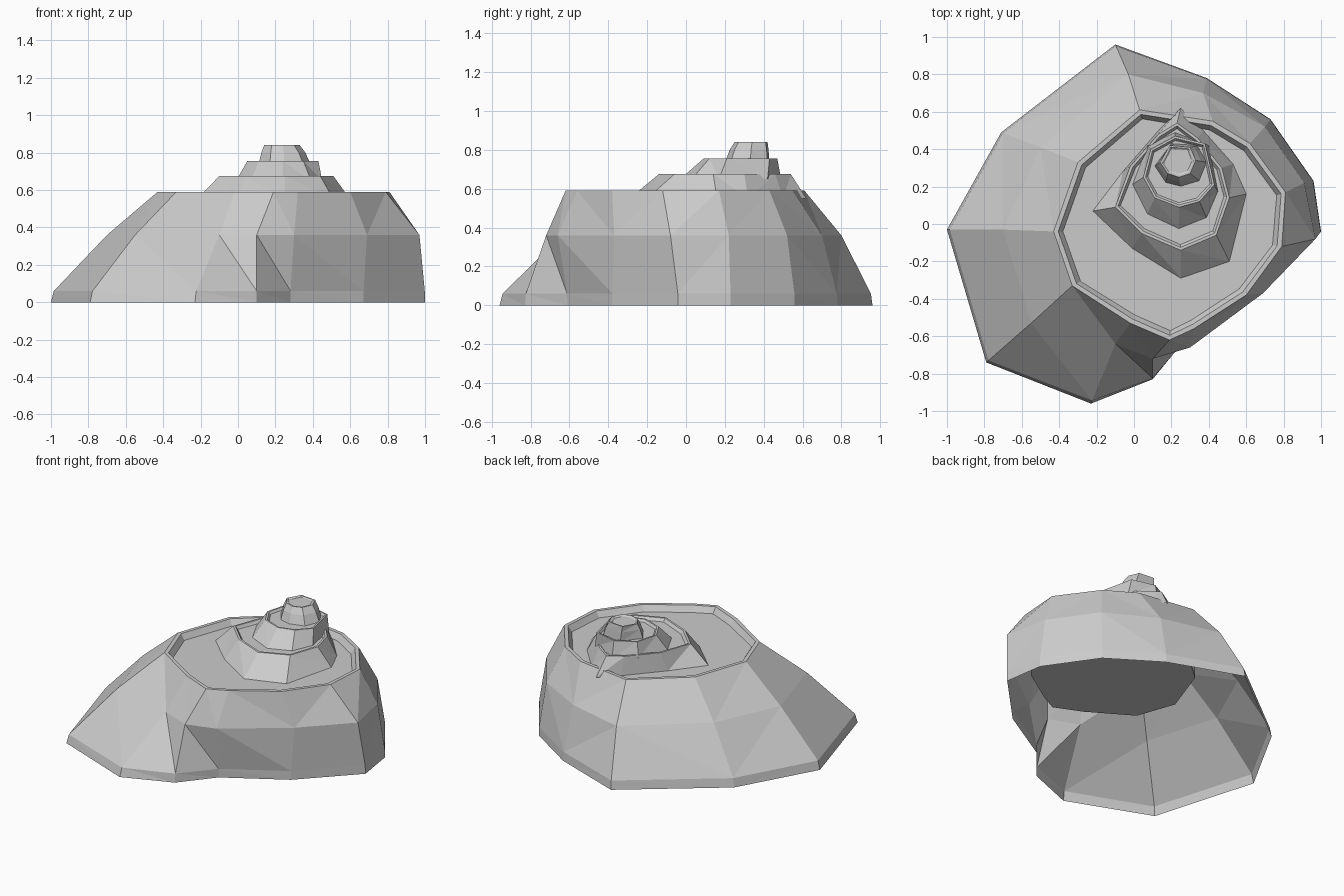
import bpy
import bmesh
from mathutils import Vector

default_cube = bpy.data.objects.get("Cube")
if default_cube:
    bpy.data.objects.remove(default_cube, do_unlink=True)

# Single chalky grey for the whole shell
shell_grey = bpy.data.materials.new("shell grey")
shell_grey.use_nodes = True
colour = (0.6, 0.6, 0.6, 1)
shell_grey.diffuse_color = colour
shell_grey.node_tree.nodes["Principled BSDF"].inputs["Base Color"].default_value = colour


def at_height(outline, z):
    """Lift a flat outline to a height."""
    return [Vector((x, y, z)) for x, y in outline]


def blend(lower, upper, amount):
    """Outline part of the way between two others."""
    return [Vector(a).lerp(Vector(b), amount).to_2d() for a, b in zip(lower, upper)]


def shrink(outline, width):
    """Outline moved toward its centre by a fixed width."""
    points = [Vector(p) for p in outline]
    centre = sum(points, Vector((0, 0))) / len(points)
    return [p - (p - centre).normalized() * width for p in points]


def build_rings(name, rings):
    """Join stacked rings with faceted bands and close the last one."""
    bm = bmesh.new()
    loops = [[bm.verts.new(p) for p in ring] for ring in rings]
    count = len(loops[0])
    for low, high in zip(loops, loops[1:]):
        for i in range(count):
            j = (i + 1) % count
            # Front facets fold one way, the rest alternate
            if i < 5 or i in (8, 10):
                bm.faces.new((low[i], low[j], high[i]))
                bm.faces.new((low[j], high[j], high[i]))
            else:
                bm.faces.new((low[i], low[j], high[j]))
                bm.faces.new((low[i], high[j], high[i]))
    bm.faces.new(loops[-1])
    mesh = bpy.data.meshes.new(name)
    bm.to_mesh(mesh)
    bm.free()
    mesh.materials.append(shell_grey)
    part = bpy.data.objects.new(name, mesh)
    bpy.context.collection.objects.link(part)


def build_whorl(name, rings, groove_width, groove_depth):
    """Stack rings and finish with a flat lip around a sunken floor."""
    top_z = rings[-1][0].z
    rim = [p.to_2d() for p in rings[-1]]
    lip = at_height(shrink(rim, groove_width), top_z)
    floor = at_height(shrink(rim, groove_width * 2), top_z - groove_depth)
    build_rings(name, rings + [lip, floor])


# Body whorl: hollow skirt, counter-clockwise from the right side
foot = [(-1, -.03), (-.79, -.74), (-.23, -.96), (.1, -.83), (.28, -.61), (.67, -.38),
        (1, -.04), (.96, .23), (.73, .56), (.39, .78), (-.1, .96), (-.71, .49)]
waist = [(-.7, -.03), (-.55, -.53), (-.1, -.64), (.1, -.72), (.3, -.66), (.69, -.37),
         (.97, -.08), (.91, .22), (.7, .52), (.37, .7), (-.03, .8), (-.5, .41)]
shoulder = [(-.43, -.04), (-.33, -.33), (-.02, -.53), (.19, -.62), (.32, -.56), (.6, -.38),
            (.79, -.12), (.81, .17), (.62, .43), (.42, .55), (.03, .61), (-.3, .33)]
build_whorl("body_whorl",
            [at_height(foot, 0), at_height(blend(foot, waist, .05), .06),
             at_height(waist, .36), at_height(shoulder, .59)], .025, .04)

# Inner core: plug hanging inside the skirt, closed underneath
core = shrink(shoulder, .06)[::-1]
build_rings("inner_core", [at_height(core, .54), at_height(core, .34)])

# Second whorl, with its pointed end at the back
second_base = [(-.22, .07), (-.01, -.13), (.25, -.29), (.51, -.2), (.6, .16),
               (.53, .32), (.37, .5), (.25, .62), (.14, .51), (-.06, .28)]
second_top = [(-.1, .09), (.04, -.05), (.25, -.14), (.44, -.06), (.51, .14),
              (.47, .3), (.34, .46), (.23, .54), (.13, .48), (-.02, .31)]
build_whorl("second_whorl",
            [at_height(second_base, .55), at_height(second_top, .675)], .015, .02)

# Third whorl
third_base = [(-.01, .21), (.07, .05), (.24, -.03), (.39, .03), (.45, .17),
              (.4, .42), (.22, .49), (.07, .42)]
third_top = [(.05, .25), (.11, .14), (.24, .09), (.35, .12), (.43, .21),
             (.38, .43), (.22, .47), (.09, .4)]
build_whorl("third_whorl",
            [at_height(third_base, .65), at_height(third_top, .755)], .012, .015)

# Blunt tip
tip_base = [(.11, .31), (.17, .22), (.25, .2), (.35, .23), (.39, .33), (.34, .42), (.2, .43)]
tip_top = [(.14, .33), (.18, .27), (.24, .25), (.3, .27), (.33, .34), (.3, .41), (.19, .42)]
build_whorl("spire_tip",
            [at_height(tip_base, .735), at_height(blend(tip_base, tip_top, .5), .8),
             at_height(tip_top, .84)], .01, .006)
